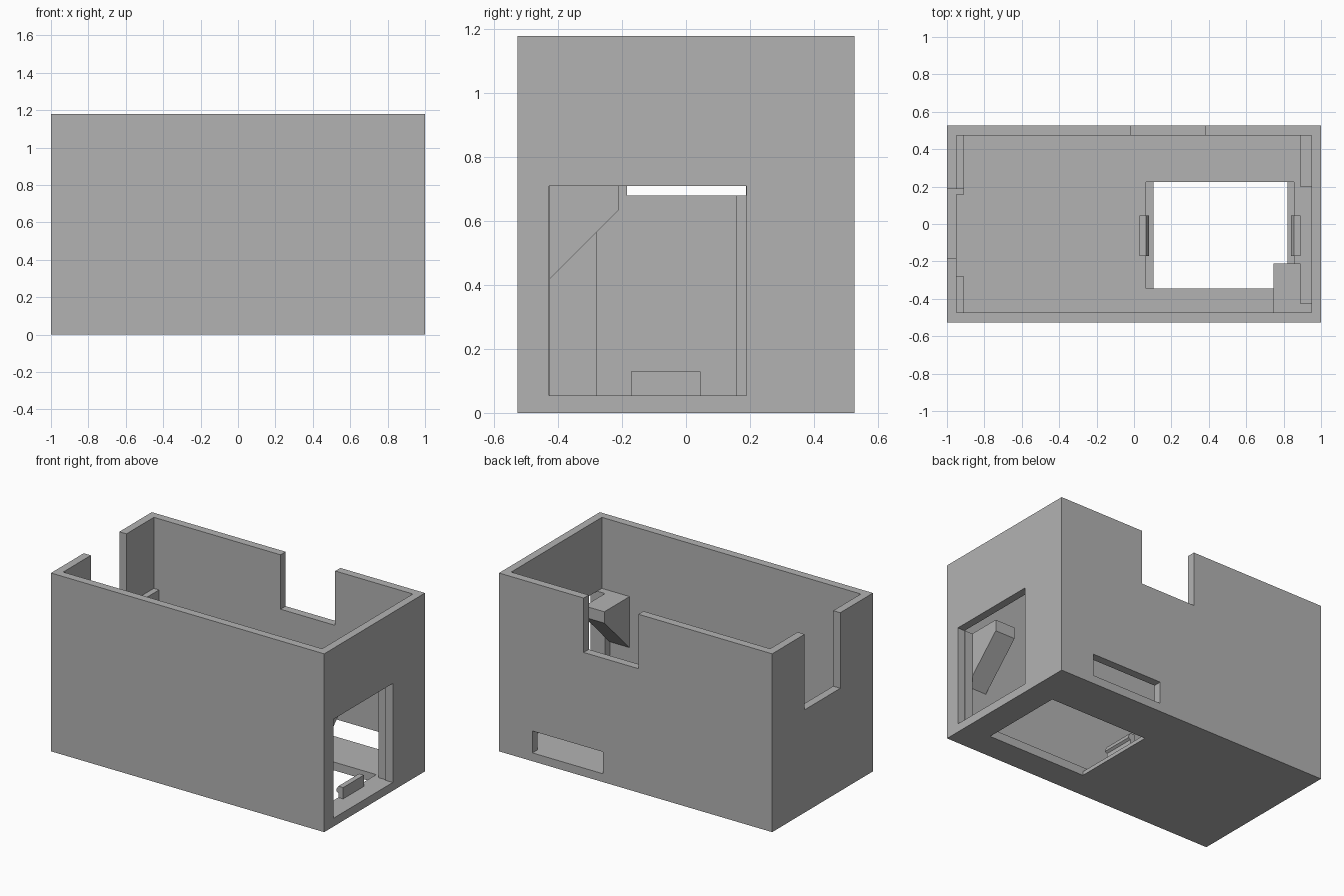
import bpy
import bmesh

default_cube = bpy.data.objects.get("Cube")
if default_cube:
    bpy.data.objects.remove(default_cube, do_unlink=True)

# One plain grey for the whole printed case
grey = bpy.data.materials.new("matte grey")
grey.use_nodes = True
grey.diffuse_color = (0.45, 0.45, 0.45, 1)
grey.node_tree.nodes["Principled BSDF"].inputs["Base Color"].default_value = grey.diffuse_color


def prism(name, points, offset):
    """Extrude a flat outline by an offset vector."""
    bm = bmesh.new()
    face = bm.faces.new([bm.verts.new(p) for p in points])
    top = bmesh.ops.extrude_face_region(bm, geom=[face])["geom"]
    verts = [g for g in top if isinstance(g, bmesh.types.BMVert)]
    bmesh.ops.translate(bm, vec=offset, verts=verts)
    bmesh.ops.recalc_face_normals(bm, faces=bm.faces)
    mesh = bpy.data.meshes.new(name)
    bm.to_mesh(mesh)
    bm.free()
    mesh.materials.append(grey)
    obj = bpy.data.objects.new(name, mesh)
    bpy.context.collection.objects.link(obj)
    return obj


def box(name, x, y, z):
    outline = [(x[0], y[0], z[0]), (x[1], y[0], z[0]), (x[1], y[1], z[0]), (x[0], y[1], z[0])]
    return prism(name, outline, (0, 0, z[1] - z[0]))


def cut(obj, x, y, z):
    """Subtract a box from an object."""
    cutter = box("cutter", x, y, z)
    cutter.hide_render = True
    mod = obj.modifiers.new("cut", "BOOLEAN")
    mod.operation = "DIFFERENCE"
    mod.solver = "EXACT"
    mod.object = cutter
    bpy.context.view_layer.objects.active = obj
    bpy.ops.object.modifier_apply(modifier=mod.name)
    bpy.data.objects.remove(cutter, do_unlink=True)


HALF_Y, TOP, FLOOR, SHELF = 0.527, 1.18, 0.055, 0.71
IN_X, IN_Y = 0.948, 0.474
ABOVE = TOP + 0.1
side_notch = ((-1.1, -0.85), (-0.185, 0.187), (0.68, ABOVE))

# Open-topped case
case = box("case", (-1, 1), (-HALF_Y, HALF_Y), (0, TOP))
cut(case, (-IN_X, IN_X), (-IN_Y, IN_Y), (FLOOR, ABOVE))
# Notches in the rims of the side and back walls
cut(case, *side_notch)
cut(case, (-0.02, 0.38), (0.4, 0.6), (0.82, ABOVE))
# Low slot in the back wall and large window in the side wall
cut(case, (0.24, 0.755), (0.4, 0.6), (FLOOR, 0.2))
cut(case, (0.9, 1.1), (-0.428, 0.19), (FLOOR, SHELF))
# Stepped opening in the floor
cut(case, (0.105, 0.82), (-0.345, 0.225), (-0.1, 0.1))
cut(case, (0.065, 0.855), (-0.345, 0.225), (0.025, 0.1))

# Inner ribs beside the notch and the window
box("front_notch_rib", (-IN_X, -0.91), (-IN_Y, -0.28), (FLOOR, SHELF))
back_rib = box("back_notch_rib", (-IN_X, -0.91), (0.157, IN_Y), (FLOOR, SHELF))
cut(back_rib, *side_notch)
box("front_window_rib", (0.89, IN_X), (-IN_Y, -0.425), (FLOOR, SHELF))
box("back_window_rib", (0.89, IN_X), (0.197, IN_Y), (FLOOR, SHELF))

# Sloped bracket on the front wall
bracket = [(-IN_Y, SHELF), (-0.21, SHELF), (-0.21, 0.635), (-IN_Y, 0.372)]
prism("bracket", [(0.745, y, z) for y, z in bracket], (0.145, 0, 0))

# Snap clips on both sides of the floor opening, hooked towards it
clip = [(0, 0.055), (0.035, 0.055), (0.035, 0.085), (0.05, 0.095),
        (0.05, 0.105), (0.035, 0.13), (0, 0.13)]
for name, start, direction in (("inner_clip", 0.03, 1), ("outer_clip", 0.89, -1)):
    prism(name, [(start + direction * d, -0.172, z) for d, z in clip], (0, 0.217, 0))
